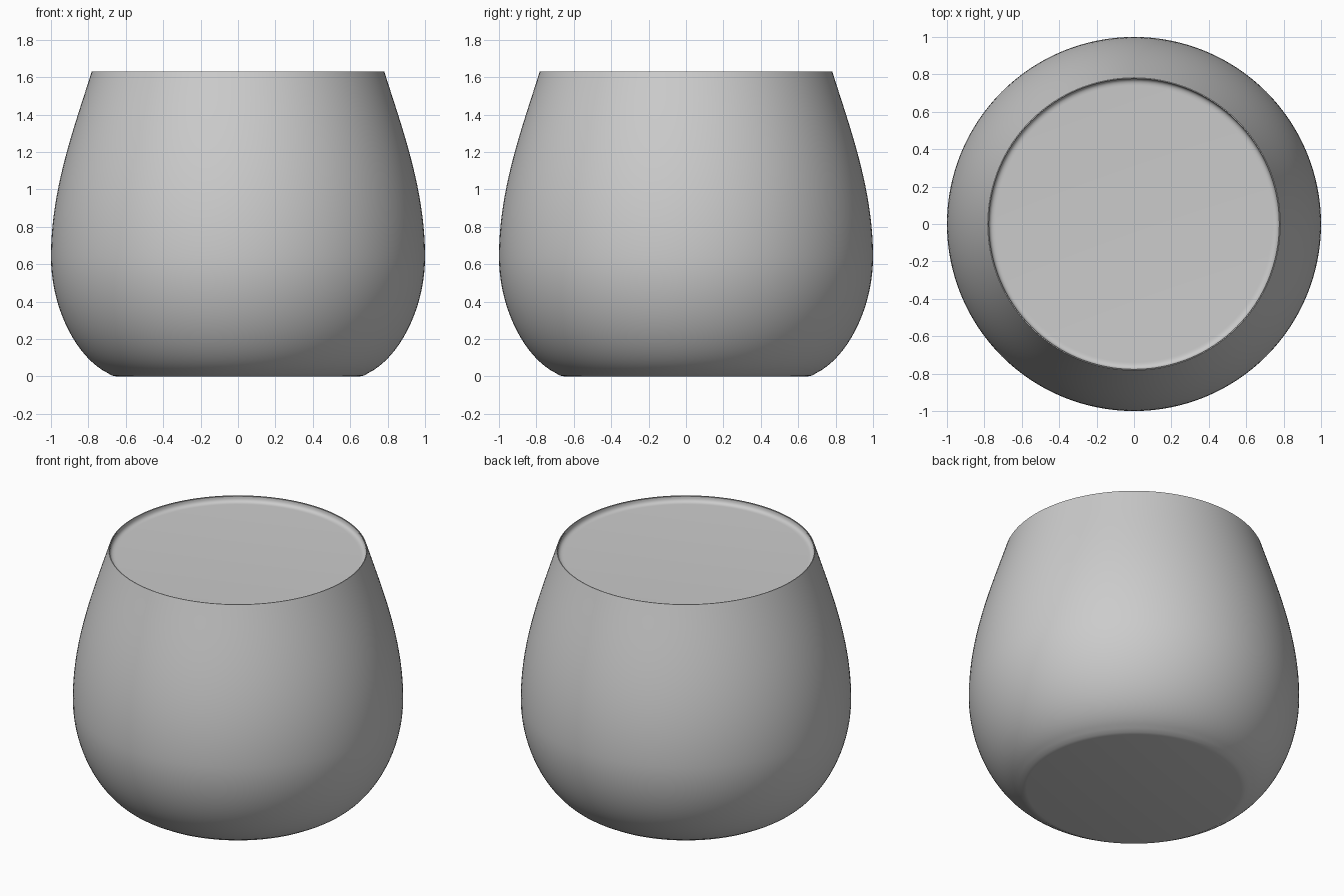
import bpy, bmesh, math
from mathutils import Vector
from mathutils.geometry import interpolate_bezier

if "Cube" in bpy.data.objects:
    bpy.data.objects.remove(bpy.data.objects["Cube"])

SEGMENTS = 128


def curve(p0, h0, h1, p1, count):
    pts = [Vector((x, 0, z)) for x, z in (p0, h0, h1, p1)]
    return [(v.x, v.z) for v in interpolate_bezier(*pts, count)]


def lathe(name, profile, flip=False):
    """Revolve an (r, z) profile around the z axis; r = 0 makes a pole."""
    bm = bmesh.new()
    verts = [bm.verts.new((r, 0, z)) for r, z in profile]
    edges = [bm.edges.new(pair) for pair in zip(verts, verts[1:])]
    bmesh.ops.spin(bm, geom=verts + edges, cent=(0, 0, 0), axis=(0, 0, 1),
                   angle=math.tau, steps=SEGMENTS, use_duplicate=False)
    bmesh.ops.remove_doubles(bm, verts=bm.verts, dist=1e-5)
    bmesh.ops.recalc_face_normals(bm, faces=bm.faces)
    bm.normal_update()
    if flip:
        # an open surface must face upwards
        if sum(f.normal.z * f.calc_area() for f in bm.faces) < 0:
            bmesh.ops.reverse_faces(bm, faces=bm.faces)
    mesh = bpy.data.meshes.new(name)
    bm.to_mesh(mesh)
    bm.free()
    obj = bpy.data.objects.new(name, mesh)
    bpy.context.collection.objects.link(obj)
    bpy.ops.object.select_all(action='DESELECT')
    obj.select_set(True)
    bpy.context.view_layer.objects.active = obj
    bpy.ops.object.shade_smooth_by_angle(angle=math.radians(35))
    return obj


# Thin-walled rounded cup: flat base, bulging belly, tapered mouth
base = [(0, 0), (0.65, 0), (0.675, 0.005)]
belly = curve((0.70, 0.02), (0.86, 0.10), (1.0, 0.36), (1.0, 0.64), 20)
neck = curve((1.0, 0.64), (1.0, 1.0), (0.88, 1.32), (0.782, 1.63), 20)
outer = belly + neck[1:]
inner = [(r - 0.006, max(z, 0.03)) for r, z in reversed(outer)]
inner[0] = (0.777, 1.63)
lathe("cup", base + outer + inner + [(0, 0.03)])

# Filling just below the rim, its edge curving up against the wall
meniscus = curve((0.74, 1.59), (0.765, 1.59), (0.776, 1.60), (0.777, 1.622), 8)
lathe("filling", [(0, 1.59)] + meniscus, flip=True)
